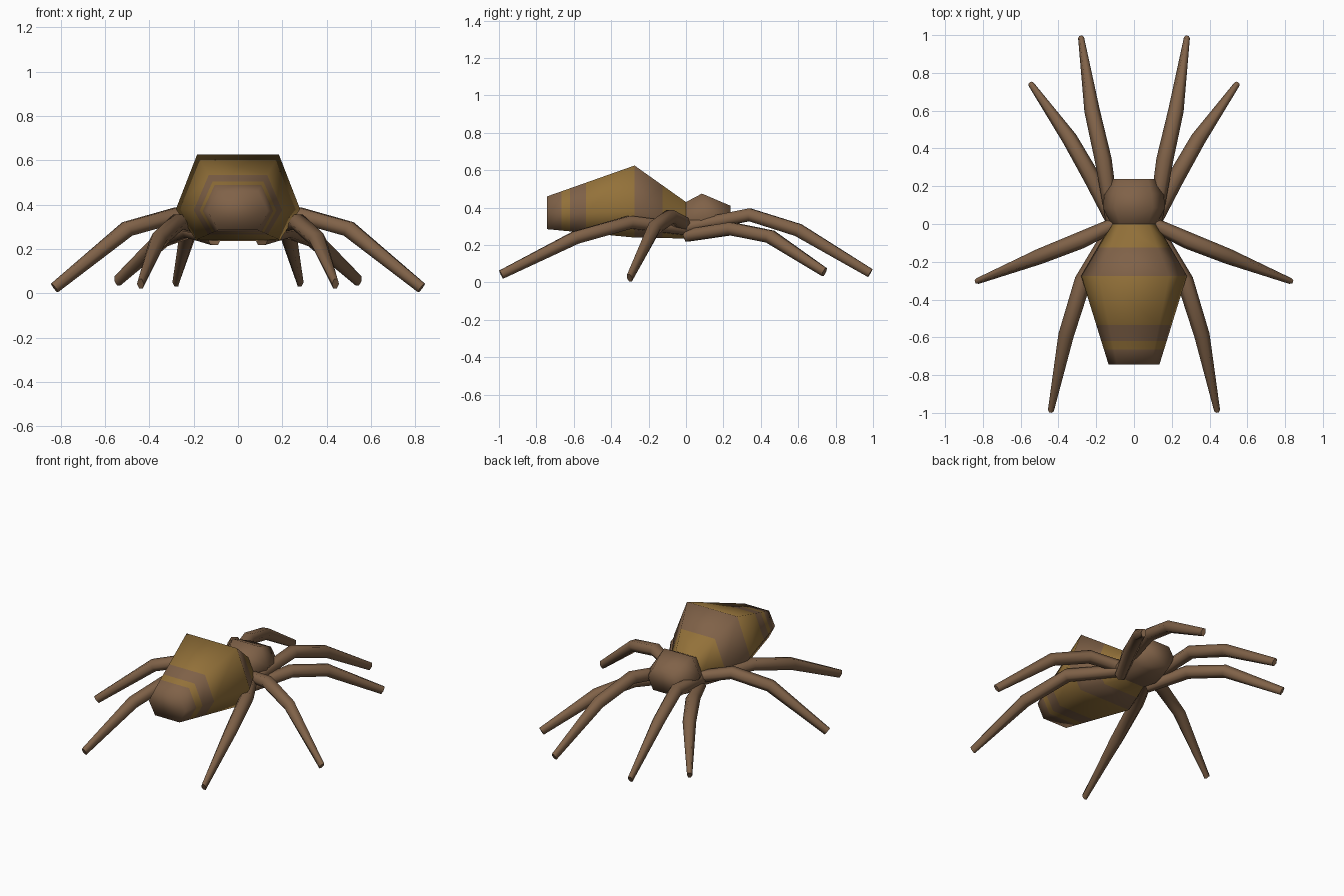
import bpy, bmesh, math
from mathutils import Vector

cube = bpy.data.objects.get("Cube")
if cube:
    bpy.data.objects.remove(cube, do_unlink=True)


def material(name, rgb):
    m = bpy.data.materials.new(name)
    m.use_nodes = True
    m.diffuse_color = (*rgb, 1)
    m.node_tree.nodes["Principled BSDF"].inputs["Base Color"].default_value = (*rgb, 1)
    return m


brown = material("brown", (0.216, 0.122, 0.065))
gold = material("gold", (0.296, 0.168, 0.042))


def loft(name, rings, mats, band_mats=None, smooth=180):
    """Skin a list of closed rings, cap the outer end, colour each band."""
    bm = bmesh.new()
    loops = [[bm.verts.new(p) for p in ring] for ring in rings]
    n = len(loops[0])
    for k, (a, b) in enumerate(zip(loops, loops[1:])):
        for i in range(n):
            j = (i + 1) % n
            f = bm.faces.new((a[i], a[j], b[j], b[i]))
            f.material_index = band_mats[k] if band_mats else 0
    cap = bm.faces.new(loops[-1])
    bmesh.ops.recalc_face_normals(bm, faces=bm.faces)
    # The rings run outwards, so the cap must face away from the first ring
    bm.normal_update()
    if cap.normal.dot(cap.calc_center_median() - loops[0][0].co) < 0:
        bmesh.ops.reverse_faces(bm, faces=bm.faces)
    mesh = bpy.data.meshes.new(name)
    bm.to_mesh(mesh)
    bm.free()
    for m in mats:
        mesh.materials.append(m)
    obj = bpy.data.objects.new(name, mesh)
    bpy.context.collection.objects.link(obj)
    bpy.ops.object.select_all(action='DESELECT')
    obj.select_set(True)
    bpy.context.view_layer.objects.active = obj
    bpy.ops.object.shade_smooth_by_angle(angle=math.radians(smooth))


def hexagon(y, top, mid, bot, z_top, z_mid, z_bot):
    return [Vector(p) for p in ((top, y, z_top), (mid, y, z_mid), (bot, y, z_bot),
                                (-bot, y, z_bot), (-mid, y, z_mid), (-top, y, z_top))]


def between(a, b, y):
    t = (y - a[0].y) / (b[0].y - a[0].y)
    return [p.lerp(q, t) for p, q in zip(a, b)]


# Abdomen with stripes cut as bands
waist = hexagon(0.0, 0.075, 0.12, 0.075, 0.43, 0.33, 0.235)
hump = hexagon(-0.275, 0.185, 0.28, 0.19, 0.625, 0.38, 0.24)
tail = hexagon(-0.743, 0.09, 0.135, 0.09, 0.46, 0.37, 0.285)
rings = [waist, between(waist, hump, -0.125), hump]
rings += [between(hump, tail, y) for y in (-0.535, -0.62, -0.665)] + [tail]
loft("abdomen", rings, [brown, gold], [1, 0, 1, 0, 1, 0])

# Head section
loft("head", [waist,
              hexagon(0.085, 0.1, 0.165, 0.1, 0.475, 0.36, 0.235),
              hexagon(0.16, 0.092, 0.157, 0.092, 0.443, 0.355, 0.25),
              hexagon(0.238, 0.075, 0.115, 0.075, 0.41, 0.345, 0.265)], [brown])

# Legs: flattened tapering tubes along a bent path
PATHS = {
    "head_leg": [(0.11, 0.0, 0.295), (0.163, 0.34, 0.362), (0.222, 0.6, 0.28), (0.28, 0.985, 0.05)],
    "inner_leg": [(0.105, 0.0, 0.25), (0.22, 0.24, 0.287), (0.34, 0.45, 0.245), (0.545, 0.74, 0.055)],
    "side_leg": [(0.1, 0.0, 0.31), (0.28, -0.085, 0.352), (0.5, -0.172, 0.29), (0.828, -0.302, 0.024)],
    "tail_leg": [(0.1, 0.0, 0.285), (0.27, -0.3, 0.322), (0.36, -0.59, 0.24), (0.44, -0.988, 0.042)],
}
SIZES = [(0.036, 0.034), (0.045, 0.036), (0.041, 0.036), (0.016, 0.025)]


def leg(name, path, side):
    pts = [Vector((x * side, y, z)) for x, y, z in path]
    rings = []
    for k, p in enumerate(pts):
        d = (pts[min(k + 1, 3)] - pts[max(k - 1, 0)]).normalized()
        across = d.cross(Vector((0, 0, 1))).normalized()
        up = across.cross(d)
        w, h = SIZES[k]
        rings.append([p + across * w * math.cos(a * math.pi / 3)
                      + up * h * math.sin(a * math.pi / 3) * 1.1 for a in range(6)])
    loft(name, rings, [brown], smooth=75)


for part, path in PATHS.items():
    leg("left_" + part, path, 1)
    leg("right_" + part, path, -1)
